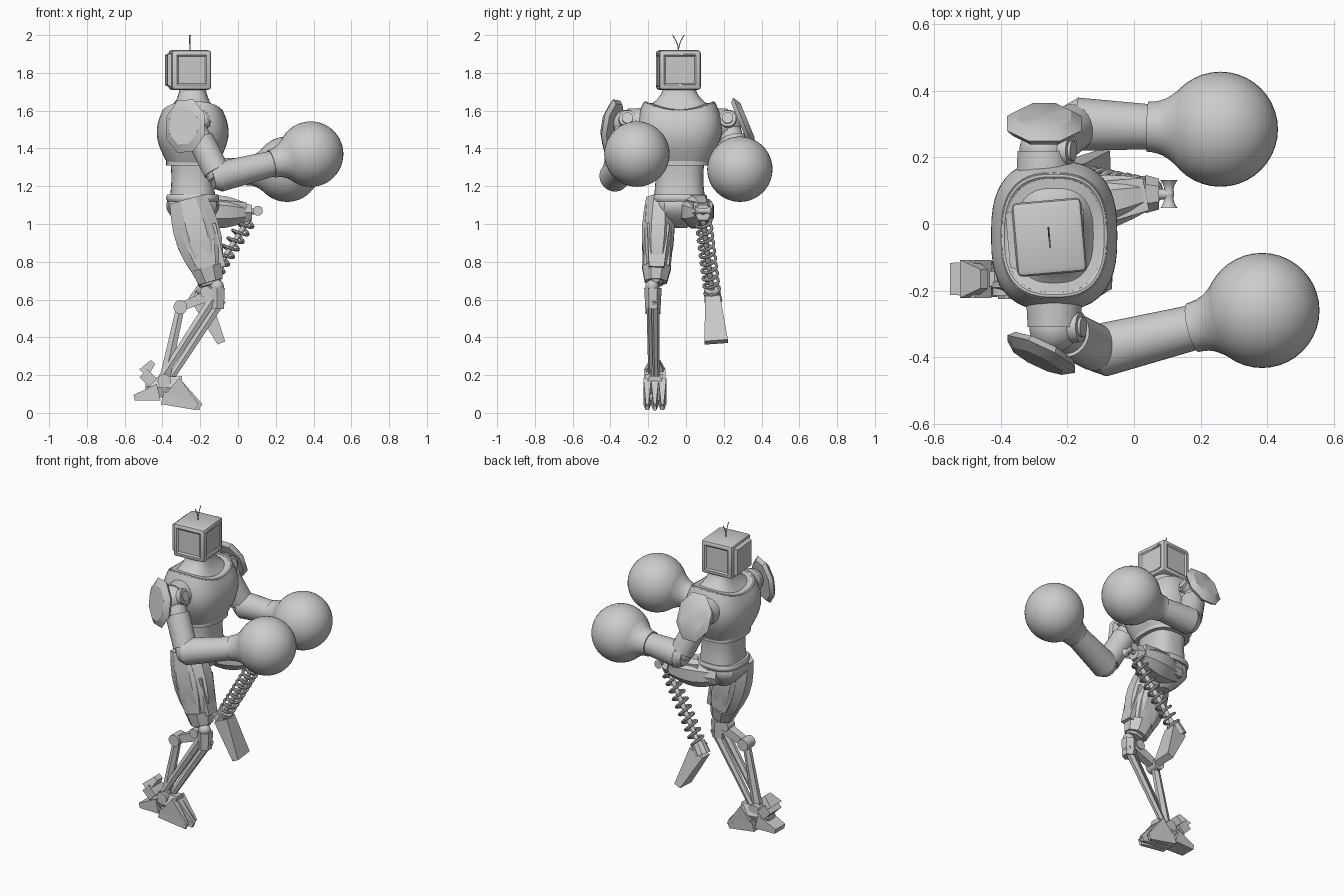
import bpy, bmesh
from math import sin, cos, pi, copysign, radians
from mathutils import Vector, Matrix

if "Cube" in bpy.data.objects:
    bpy.data.objects.remove(bpy.data.objects["Cube"], do_unlink=True)

SHADE = (.6, .6, .6, 1)
grey = bpy.data.materials.new("plain_grey")
grey.use_nodes = True
grey.diffuse_color = SHADE
grey.node_tree.nodes["Principled BSDF"].inputs["Base Color"].default_value = SHADE

SPINE = Vector((-.24, -.035, 0))
UP = Vector((0, 0, 1))
parts = []


def finish(name, bm):
    bmesh.ops.recalc_face_normals(bm, faces=bm.faces)
    mesh = bpy.data.meshes.new(name)
    bm.to_mesh(mesh)
    bm.free()
    mesh.materials.append(grey)
    part = bpy.data.objects.new(name, mesh)
    bpy.context.collection.objects.link(part)
    parts.append(part)


def skin(name, rings):
    """Skin a list of point rings and cap both ends."""
    bm = bmesh.new()
    loops = [[bm.verts.new(point) for point in ring] for ring in rings]
    for low, high in zip(loops, loops[1:]):
        for i in range(len(low)):
            bm.faces.new((low[i - 1], low[i], high[i], high[i - 1]))
    caps = [bm.faces.new(loops[0]), bm.faces.new(loops[-1])]
    bmesh.ops.poke(bm, faces=caps)
    finish(name, bm)


def limb(name, start, end, r_start, r_end, bulge=0, flat=1, sides=24, flare=0):
    """Tapered limb; flat is its sideways width over its depth, flare what that gains by the end."""
    start, end = Vector(start), Vector(end)
    along = (end - start).normalized()
    ref = Vector((1, 0, 0)) if abs(along.y) > .8 else Vector((0, 1, 0))
    wide = (ref - along * ref.dot(along)).normalized()
    deep = wide.cross(along)
    corner = 1 / cos(pi / sides)
    steps = 6 if bulge else 1
    rings = []
    for step in range(steps + 1):
        t = step / steps
        r = (r_start + (r_end - r_start) * t + bulge * sin(pi * t)) * corner
        across = wide * (flat + flare * t)
        turns = [2 * pi * (i + .5) / sides for i in range(sides)]
        rings.append([start.lerp(end, t) + (deep * cos(a) + across * sin(a)) * r for a in turns])
    skin(name, rings)


def oval(turn, power=.75):
    c, s = cos(turn), sin(turn)
    return copysign(abs(c) ** power, c), copysign(abs(s) ** power, s)


def stack(name, bottom, top, depth, width, scale=lambda t: 1, rise=lambda t: 0, sides=48):
    """Upright rounded body part whose size and side lift follow rules of height."""
    rings = []
    for step in range(13):
        t = step / 12
        z = bottom + (top - bottom) * t
        ovals = [oval(2 * pi * i / sides) for i in range(sides)]
        rings.append([SPINE + Vector((c * depth * scale(t), s * width * scale(t), z + rise(t) * s * s))
                      for c, s in ovals])
    skin(name, rings)


def ball(name, centre, radius):
    bm = bmesh.new()
    bmesh.ops.create_uvsphere(bm, u_segments=40, v_segments=24, radius=radius)
    bmesh.ops.translate(bm, verts=bm.verts, vec=centre)
    finish(name, bm)


def pin(name, centre, radius, half):
    """Short hinge cylinder lying across the body."""
    centre, reach = Vector(centre), Vector((0, half, 0))
    limb(name, centre - reach, centre + reach, radius, radius)


def tube(name, points, radius, closed=False):
    curve = bpy.data.curves.new(name, "CURVE")
    curve.dimensions, curve.bevel_depth, curve.bevel_resolution = "3D", radius, 2
    line = curve.splines.new("POLY")
    line.points.add(len(points) - 1)
    for point, place in zip(line.points, points):
        point.co = (*place, 1)
    line.use_cyclic_u = closed
    curve.materials.append(grey)
    part = bpy.data.objects.new(name, curve)
    bpy.context.collection.objects.link(part)
    bpy.ops.object.select_all(action="DESELECT")
    part.select_set(True)
    bpy.context.view_layer.objects.active = part
    bpy.ops.object.convert(target="MESH")
    parts.append(bpy.context.object)


# Head: bevelled box with shallow panels on its four sides
head = Matrix.Translation((-.255, -.04, 1.815)) @ Matrix.Rotation(radians(5), 4, "Z")
bm = bmesh.new()
bmesh.ops.create_cube(bm, size=.21)
bmesh.ops.scale(bm, verts=bm.verts, vec=(1, 1.06, 1))
bmesh.ops.bevel(bm, geom=bm.edges[:], offset=.016, segments=2, profile=.5, affect="EDGES")
bm.normal_update()
panels = [f for f in bm.faces if f.calc_area() > .02 and abs(f.normal.z) < .5]
for thickness, depth in ((.014, 0), (.012, -.007)):
    bmesh.ops.inset_individual(bm, faces=panels, thickness=thickness, depth=depth)
bmesh.ops.transform(bm, matrix=head, verts=bm.verts)
finish("head", bm)
limb("head_back", head @ Vector((-.09, 0, 0)), head @ Vector((-.125, 0, 0)), .095, .08, sides=4)
for side in (-1, 1):
    pin("screen_bar", head @ Vector((.1, 0, .08 * side)), .005, .075)
    tube("antenna", [head @ Vector((0, .03 * side * t * t, .1 + .085 * t)) for t in (0, .3, .6, 1)], .0025)

# Trunk: neck, chest armour with lifted shoulders, collar rim, waist, belt and pelvis
stack("neck", 1.58, 1.73, .14, .17, lambda t: .5 + .5 * (1 - t) ** 2, lambda t: .04 * (1 - t))
stack("chest", 1.32, 1.6, .19, .225, lambda t: .7 + .3 * sin(2.65 * t), lambda t: .045 * t)
collar = [oval(2 * pi * i / 64) for i in range(64)]
tube("collar", [SPINE + Vector((.15 * c, .18 * s, 1.595 + .045 * s * s)) for c, s in collar], .01, True)
stack("chest_hem", 1.31, 1.335, .14, .16)
stack("waist", 1.14, 1.35, .12, .135, lambda t: 1 - .06 * sin(pi * t))
stack("belt", 1.12, 1.155, .14, .147, lambda t: .96 + .04 * sin(pi * t))
stack("pelvis", .98, 1.13, .14, .135, lambda t: .3 + .7 * sin(2 * t), sides=12)

# Arms: shoulder joint, upper arm, forearm flaring into a round glove, and a shoulder guard
ARMS = {
    "right": ((-.24, -.31, 1.53), (-.1, -.38, 1.25), (.385, -.26, 1.37), (-.43, -.9, .15)),
    "left": ((-.27, .22, 1.53), (-.17, .3, 1.27), (.26, .285, 1.29), (0, .92, .38)),
}
for side, places in ARMS.items():
    joint, elbow, fist, out = map(Vector, places)
    inward = Vector((0, SPINE.y - joint.y, 0)).normalized()
    limb(side + "_shoulder", joint + inward * .1, joint, .085, .08)
    ball(side + "_shoulder_ball", joint, .075)
    cap = Vector((.08, 0, .03))
    limb(side + "_shoulder_cap", joint, joint + cap, .05, .045)
    limb(side + "_shoulder_bolt", joint + cap, joint + cap * 1.1, .03, .03)
    limb(side + "_upper_arm", joint, elbow, .06, .06)
    limb(side + "_arm_sleeve", joint.lerp(elbow, .3), joint.lerp(elbow, .9), .07, .07)
    back = (elbow - fist).normalized()
    limb(side + "_elbow", elbow + back * .04, elbow, .055, .08)
    limb(side + "_forearm", elbow, fist + back * .2, .08, .067, sides=32)
    limb(side + "_cuff", fist + back * .22, fist + back * .12, .075, .122, -.013, sides=32)
    ball(side + "_glove", fist, .173)
    plate = joint + out * .09 - UP * .025
    limb(side + "_guard", plate - out * .02, plate, .12, .14, flat=.8, sides=8)
    limb(side + "_guard_face", plate, plate + out * .025, .14, .1, flat=.8, sides=8)

# Standing leg: faceted thigh with plates
hip, knee = Vector((-.265, -.14, 1.13)), Vector((-.14, -.16, .68))
limb("standing_thigh", hip, knee, .1, .05, .045, .7, 8)
limb("thigh_cuff", hip.lerp(knee, .8), hip.lerp(knee, .97), .085, .065, flat=.9, sides=8)
for offset in (-.06, .06):
    shift = Vector((0, offset, 0))
    limb("thigh_plate", hip.lerp(knee, .1) + shift, hip.lerp(knee, .8) + shift, .06, .05, .02, .25, 6)
shift = Vector((.08, 0, 0))
limb("thigh_front_plate", hip.lerp(knee, .3) + shift, hip.lerp(knee, .8) + shift, .03, .02, flat=2, sides=4)

# Standing shin: knee joint, rear link and paired front struts
rear, ankle = Vector((-.305, -.175, .56)), Vector((-.39, -.17, .17))
shin = Vector((-.11, -.175, .6))
ball("knee_ball", (-.11, -.18, .67), .035)
pin("knee_hinge", (-.17, -.175, .64), .03, .035)
pin("rear_joint", rear, .036, .04)
limb("knee_block", shin + UP * .06, shin - UP * .05, .04, .035, sides=6)
limb("knee_link", rear, shin + UP * .04, .022, .03, sides=4)
limb("rear_shin", rear, ankle, .022, .028, flat=.8, sides=6)
for x in (-.025, .025):
    limb("front_shin", shin + Vector((x, x / 2, 0)), ankle + Vector((x, x / 2, 0)), .024, .018, flat=.8, sides=6)

# Standing foot: three front claws, heel spur and raised rear guard
pin("ankle_hinge", ankle, .035, .045)
limb("foot_block", (-.49, -.165, .14), (-.3, -.165, .13), .045, .065, flat=.75, sides=6)
for y in (-.205, -.165, -.125):
    tip = Vector((-.2 - abs(y + .165) / 2, y, .03))
    limb("front_claw", (-.35, y, .14), tip, .06, .02, flat=.35, sides=4)
    limb("claw_heel", (-.4, y, .08), tip, .035, .015, flat=.6, sides=4)
limb("heel_spur", (-.42, -.165, .11), (-.55, -.165, .08), .045, .015, flat=1.2, sides=4, flare=2)
limb("rear_guard", (-.45, -.165, .16), (-.5, -.165, .21), .03, .03, flat=1.9, sides=4)
limb("rear_guard_tip", (-.5, -.165, .21), (-.45, -.165, .27), .03, .015, flat=1.9, sides=4)

# Raised leg: layered thigh, knee block and spool
bent_hip, bent_knee = Vector((-.28, .03, 1.07)), Vector((.035, .09, 1.06))
limb("raised_thigh", bent_hip, bent_knee, .05, .052, .037, .95, 8)
limb("raised_thigh_top", bent_hip.lerp(bent_knee, .4) + UP * .03, bent_knee + UP * .03, .035, .025, flat=2, sides=4)
shift = Vector((0, .05, 0))
limb("raised_thigh_side", bent_hip + shift, bent_knee + shift / 2, .04, .03, .01, .6, 6)
limb("raised_knee", bent_knee, bent_knee + Vector((.04, 0, 0)), .05, .04, sides=6)
spool = Vector((.105, .09, 1.07))
limb("spool_arm", bent_knee, spool, .016, .016)
for side in (-1, 1):
    end = spool + Vector((0, .042 * side, 0))
    limb("spool_half", end, spool, .026, .016, -.006)

# Spring shin around a thin core, with a flared foot pointing down
top, heel = Vector((.06, .09, 1.03)), Vector((-.195, .14, .63))
axis = (heel - top).normalized()
e1 = axis.orthogonal().normalized()
e2 = axis.cross(e1)
turns = [(i / 160, 20 * pi * i / 160) for i in range(161)]
tube("spring", [top.lerp(heel, t) + (e1 * cos(a) + e2 * sin(a)) * .04 for t, a in turns], .0085)
limb("spring_core", top, heel, .014, .014)
limb("spring_socket", heel - axis * .03, heel + axis * .05, .04, .045, sides=10)
limb("raised_foot", heel - UP * .03, (-.09, .16, .375), .05, .022, flat=.8, sides=4, flare=2)

# Smooth the round forms and keep creases sharp
bpy.ops.object.select_all(action="DESELECT")
for part in parts:
    part.select_set(True)
bpy.context.view_layer.objects.active = parts[0]
bpy.ops.object.shade_smooth_by_angle(angle=radians(32))
